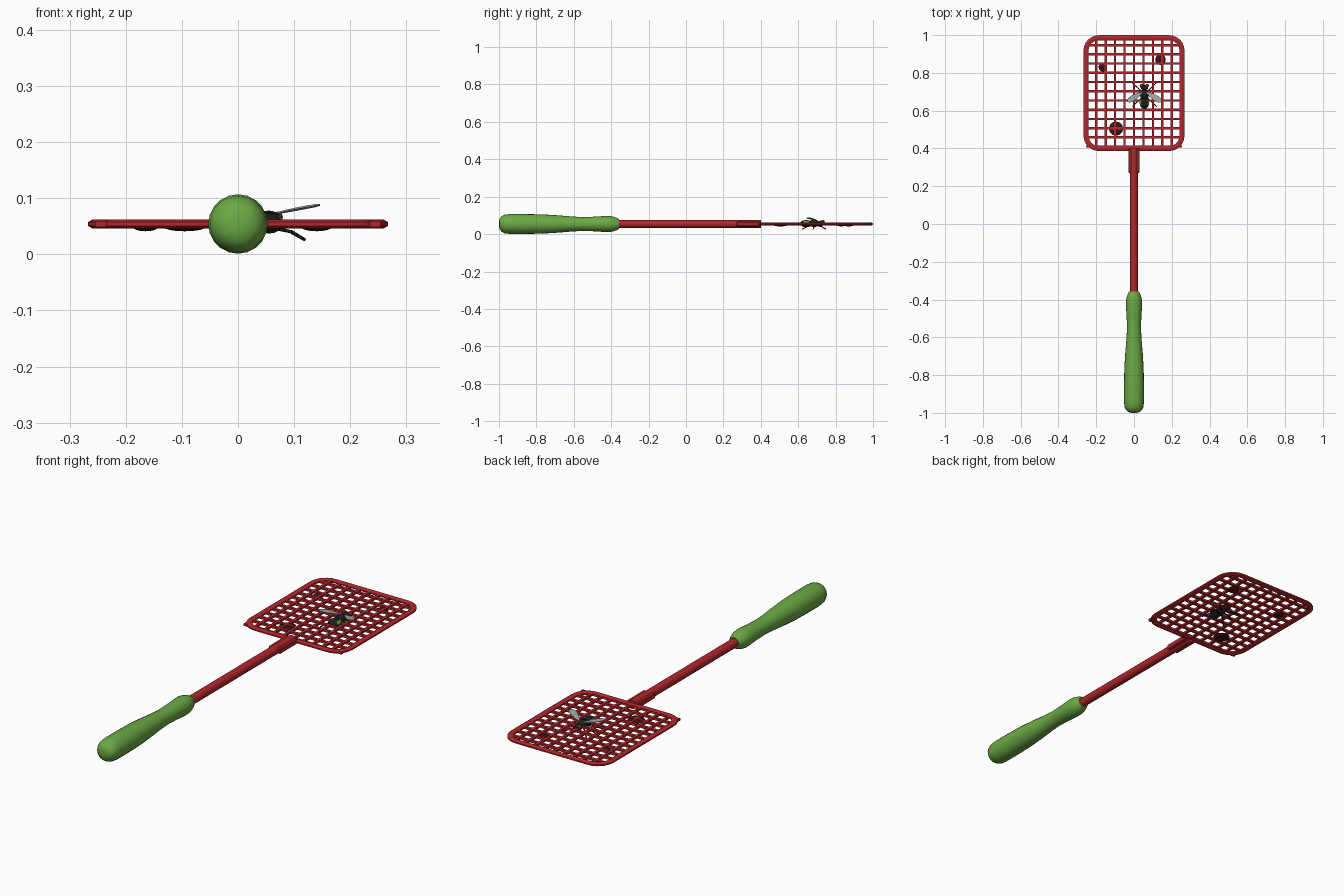
import bpy, bmesh, math
from mathutils import Vector, Matrix

cube = bpy.data.objects.get("Cube")
if cube:
    bpy.data.objects.remove(cube)

AXIS_Z = 0.054


def material(name, rgb):
    m = bpy.data.materials.new(name)
    m.use_nodes = True
    m.diffuse_color = (*rgb, 1)
    m.node_tree.nodes["Principled BSDF"].inputs["Base Color"].default_value = (*rgb, 1)
    return m


RED = material("red plastic", (0.45, 0.02, 0.025))
GREEN = material("green grip", (0.15, 0.40, 0.06))
BLACK = material("fly black", (0.012, 0.014, 0.014))
GREY = material("wing grey", (0.36, 0.39, 0.39))
STAIN = material("dark stain", (0.045, 0.006, 0.006))
EYE = material("eye red", (0.30, 0.02, 0.015))


def add(name, bm, mats, smooth=True):
    bmesh.ops.recalc_face_normals(bm, faces=bm.faces)
    mesh = bpy.data.meshes.new(name)
    bm.to_mesh(mesh)
    bm.free()
    for m in mats:
        mesh.materials.append(m)
    ob = bpy.data.objects.new(name, mesh)
    bpy.context.collection.objects.link(ob)
    if smooth:
        bpy.ops.object.select_all(action='DESELECT')
        ob.select_set(True)
        bpy.context.view_layer.objects.active = ob
        bpy.ops.object.shade_smooth_by_angle(angle=math.radians(40))
    return ob


def box(bm, centre, size):
    bmesh.ops.create_cube(bm, size=1, matrix=Matrix.Translation(centre) @ Matrix.Diagonal((*size, 1)))


def ellipsoid(bm, centre, radii, segs=12):
    return bmesh.ops.create_uvsphere(
        bm, u_segments=segs, v_segments=8, radius=1,
        matrix=Matrix.Translation(centre) @ Matrix.Diagonal((*radii, 1)))["verts"]


def lathe(name, profile, mat, sides):
    """Revolve (radius, y) points around the long axis."""
    bm = bmesh.new()
    rings = []
    for r, y in profile:
        rings.append([bm.verts.new((r * math.cos(a), y, AXIS_Z + r * math.sin(a)))
                      for a in (math.tau * i / sides for i in range(sides))])
    for a, b in zip(rings, rings[1:]):
        for i in range(sides):
            j = (i + 1) % sides
            bm.faces.new((a[i], a[j], b[j], b[i]))
    bm.faces.new(rings[0])
    bm.faces.new(rings[-1])
    return add(name, bm, [mat])


def tube(bm, path, radius, sides=6):
    """Straight tapered segments along a path."""
    for p, q in zip(path, path[1:]):
        p, q = Vector(p), Vector(q)
        turn = (q - p).to_track_quat('Z', 'Y').to_matrix().to_4x4()
        bmesh.ops.create_cone(bm, cap_ends=True, segments=sides, radius1=radius, radius2=radius * 0.8,
                              depth=(q - p).length, matrix=Matrix.Translation((p + q) / 2) @ turn)


# Grip and shaft
lathe("grip", [(0.012, -1), (0.030, -0.996), (0.042, -0.985), (0.050, -0.968), (0.053, -0.94),
               (0.053, -0.85), (0.051, -0.76), (0.046, -0.68), (0.040, -0.61), (0.037, -0.55),
               (0.039, -0.49), (0.043, -0.43), (0.042, -0.40), (0.035, -0.375), (0.026, -0.357)], GREEN, 20)
lathe("shaft", [(0.021, -0.38), (0.021, 0.40)], RED, 12)

# Flat socket where the shaft joins the head
bm = bmesh.new()
box(bm, (0, 0.335, AXIS_Z), (0.06, 0.13, 0.026))
bmesh.ops.bevel(bm, geom=bm.edges[:], offset=0.004, segments=1, affect='EDGES')
add("socket", bm, [RED], smooth=False)

# Rounded frame swept with an octagonal section
bm = bmesh.new()
HALF_X, Y0, Y1, CORNER = 0.254, 0.400, 0.986, 0.068
rings = []
for k, (sx, cy) in enumerate([(1, Y1 - CORNER), (-1, Y1 - CORNER), (-1, Y0 + CORNER), (1, Y0 + CORNER)]):
    for step in range(7):
        a = (k + step / 6) * math.pi / 2
        out = Vector((math.cos(a), math.sin(a), 0))
        p = Vector((sx * (HALF_X - CORNER), cy, AXIS_Z)) + out * CORNER
        ring = []
        for s in range(8):
            t = math.tau * (s + 0.5) / 8
            ring.append(bm.verts.new(p + out * 0.0145 * math.cos(t) + Vector((0, 0, 0.0085 * math.sin(t)))))
        rings.append(ring)
for a, b in zip(rings, rings[1:] + rings[:1]):
    for i in range(8):
        j = (i + 1) % 8
        bm.faces.new((a[i], a[j], b[j], b[i]))
add("frame", bm, [RED])

# Mesh of crossing bars
bm = bmesh.new()
for i in range(-4, 5):
    box(bm, (i * 0.05, (Y0 + Y1) / 2, AXIS_Z), (0.012, Y1 - Y0, 0.010))
for i in range(12):
    box(bm, (0, 0.41 + i * 0.0488, AXIS_Z), (2 * HALF_X, 0.012, 0.010))
add("mesh_bars", bm, [RED], smooth=False)

# Stains clinging under the bars
bm = bmesh.new()
for x, y, r in [(-0.165, 0.83, 0.023), (0.14, 0.87, 0.028), (-0.095, 0.505, 0.038)]:
    ellipsoid(bm, (x, y, AXIS_Z - 0.005), (r, r, 0.008))
add("stains", bm, [STAIN])

# Fly body
FX = 0.055
FZ = 0.058
bm = bmesh.new()
ellipsoid(bm, (FX, 0.685, FZ), (0.024, 0.028, 0.020))
ellipsoid(bm, (FX, 0.722, FZ), (0.020, 0.015, 0.015))
abdomen = ellipsoid(bm, (FX, 0.643, FZ - 0.002), (0.026, 0.034, 0.019))
for f in {f for v in abdomen for f in v.link_faces}:
    c = f.calc_center_median()
    if abs(c.x - FX) > 0.018 and abs(c.y - 0.643) < 0.02 and c.z > FZ - 0.004:
        f.material_index = 1
add("fly_body", bm, [BLACK, GREEN])

# Eyes, legs and wings, mirrored about the fly's middle
eyes, legs, wings = bmesh.new(), bmesh.new(), bmesh.new()
for s in (-1, 1):
    ellipsoid(eyes, (FX + s * 0.015, 0.732, FZ + 0.008), (0.010, 0.010, 0.010), 8)
    for root, knee, foot in [(0.70, 0.725, 0.748), (0.685, 0.685, 0.680), (0.668, 0.645, 0.622)]:
        tube(legs, [(FX + s * 0.014, root, FZ - 0.012), (FX + s * 0.04, knee, FZ - 0.018),
                    (FX + s * 0.064, foot, 0.026)], 0.0035)
    # Teardrop wing, swept back and raised toward the tip
    direction = Vector((s * 0.080, -0.050, 0.016))
    side = Vector((s * 0.53, 0.85, 0))
    start = Vector((FX + s * 0.010, 0.698, FZ + 0.013))
    outline = []
    for i in range(14):
        a = math.tau * i / 14
        t = (1 - math.cos(a)) / 2
        outline.append(wings.verts.new(start + direction * t + side * 0.021 * math.sin(a) * (0.4 + 0.6 * t)))
    wing = wings.faces.new(outline)
    body = bmesh.ops.extrude_face_region(wings, geom=[wing], use_keep_orig=True)
    bmesh.ops.translate(wings, vec=(0, 0, 0.003),
                        verts=[g for g in body["geom"] if isinstance(g, bmesh.types.BMVert)])
add("fly_eyes", eyes, [EYE])
add("fly_legs", legs, [BLACK])
add("fly_wings", wings, [GREY], smooth=False)
